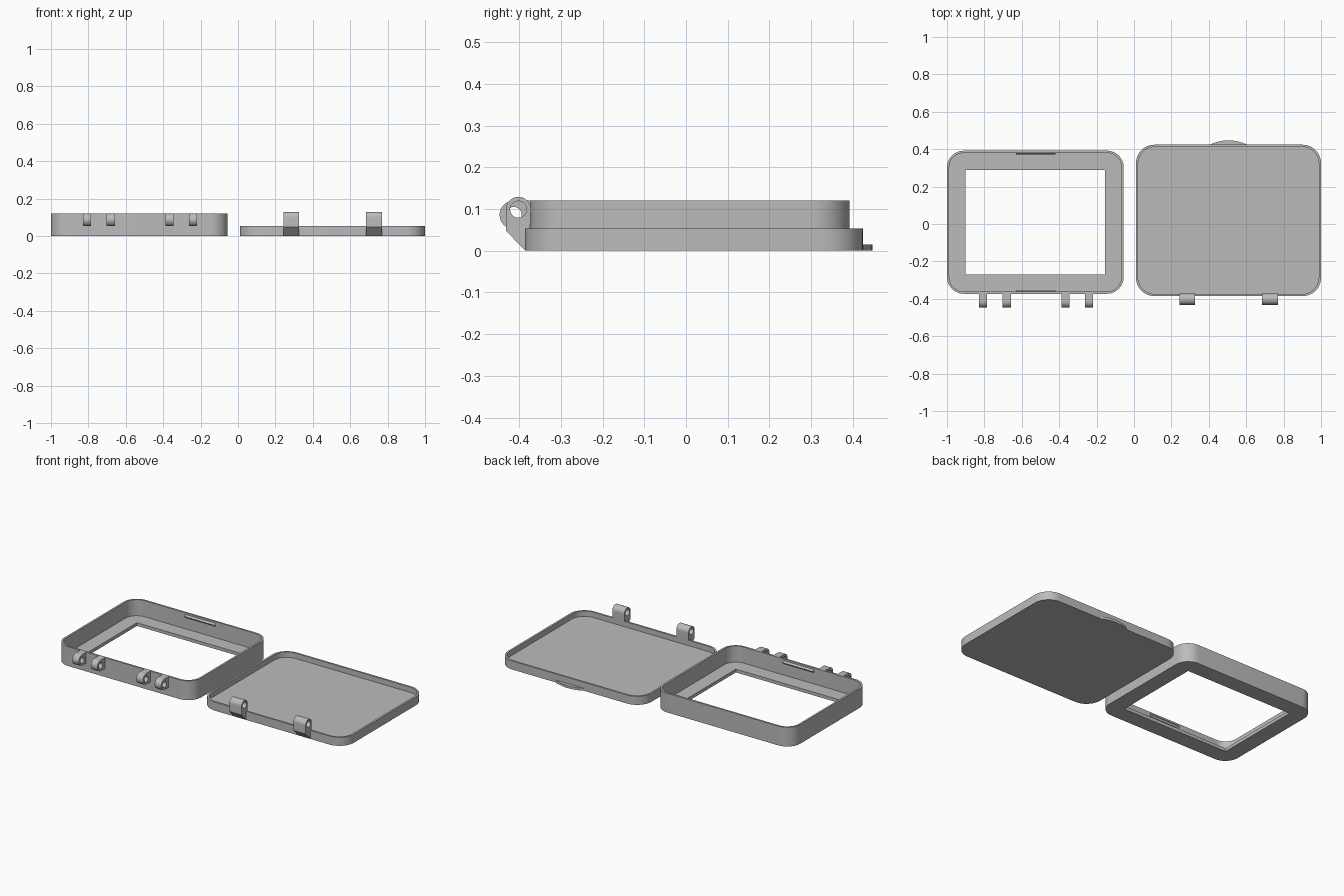
import bpy, bmesh, math
from mathutils import Vector

if "Cube" in bpy.data.objects:
    bpy.data.objects.remove(bpy.data.objects["Cube"])

grey = bpy.data.materials.new("plain grey")
grey.diffuse_color = (0.5, 0.5, 0.5, 1)
grey.use_nodes = True
grey.node_tree.nodes["Principled BSDF"].inputs["Base Color"].default_value = grey.diffuse_color


def arc(cx, cy, r, a0, a1, n):
    """Points along an arc, angles in degrees."""
    return [(cx + r * math.cos(math.radians(a0 + (a1 - a0) * i / n)),
             cy + r * math.sin(math.radians(a0 + (a1 - a0) * i / n))) for i in range(n + 1)]


def rounded(x0, x1, y0, y1, r, n=12):
    """Rounded rectangle outline, counter-clockwise."""
    return (arc(x1 - r, y1 - r, r, 0, 90, n) + arc(x0 + r, y1 - r, r, 90, 180, n)
            + arc(x0 + r, y0 + r, r, 180, 270, n) + arc(x1 - r, y0 + r, r, 270, 360, n))


def prism(name, outline, a, b, axis="z"):
    """Extrude an outline from a to b along z, or a (y, z) outline along x."""
    place = (lambda p, h: (p[0], p[1], h)) if axis == "z" else (lambda p, h: (h, p[0], p[1]))
    bm = bmesh.new()
    base = bm.faces.new([bm.verts.new(place(p, a)) for p in outline])
    new = bmesh.ops.extrude_face_region(bm, geom=[base])["geom"]
    step = Vector(place((0, 0), b - a))
    bmesh.ops.translate(bm, vec=step, verts=[v for v in new if isinstance(v, bmesh.types.BMVert)])
    bmesh.ops.recalc_face_normals(bm, faces=bm.faces)
    mesh = bpy.data.meshes.new(name)
    bm.to_mesh(mesh)
    bm.free()
    mesh.materials.append(grey)
    ob = bpy.data.objects.new(name, mesh)
    bpy.context.collection.objects.link(ob)
    return ob


def cut(ob, cutter):
    mod = ob.modifiers.new("cut", "BOOLEAN")
    mod.operation, mod.solver, mod.object = "DIFFERENCE", "EXACT", cutter
    bpy.context.view_layer.objects.active = ob
    bpy.ops.object.modifier_apply(modifier=mod.name)
    bpy.data.objects.remove(cutter)


def smooth(ob):
    bpy.ops.object.select_all(action="DESELECT")
    ob.select_set(True)
    bpy.context.view_layer.objects.active = ob
    bpy.ops.object.shade_smooth_by_angle(angle=math.radians(30))


WALL, FLOOR = 0.012, 0.02


def tray(name, x0, x1, y0, y1, height, r):
    ob = prism(name, rounded(x0, x1, y0, y1, r), 0, height)
    cut(ob, prism("cavity", rounded(x0 + WALL, x1 - WALL, y0 + WALL, y1 - WALL, r - WALL),
                  FLOOR, height + 0.1))
    return ob


# Deep frame with a window in its floor
frame = tray("frame", -1, -0.055, -0.373, 0.392, 0.12, 0.09)
cut(frame, prism("window", [(-0.9, -0.27), (-0.155, -0.27), (-0.155, 0.29), (-0.9, 0.29)], -0.1, 0.1))
smooth(frame)

# Snap ridges inside the front and back walls
for name, y, d in (("front_ridge", -0.363, 1), ("back_ridge", 0.382, -1)):
    prism(name, [(y, 0.088), (y + d * 0.011, 0.1), (y, 0.112)], -0.63, -0.42, "x")

# Shallow lid
lid = tray("lid", 0.01, 1, -0.386, 0.424, 0.053, 0.1)
smooth(lid)

# Thumb tab at the back of the lid
tab = prism("thumb_tab", [(0.6, 0.42)] + arc(0.505, 0.223, 0.224, 65, 115, 16) + [(0.41, 0.42)], 0, 0.015)
smooth(tab)

# Frame knuckles
for i, x in enumerate((-0.808, -0.68, -0.366, -0.24)):
    c = (-0.413, 0.086)
    outline = arc(*c, 0.034, 90, 270, 16) + [(-0.368, 0.052), (-0.368, 0.12)]
    knuckle = prism(f"frame_knuckle_{i + 1}", outline, x - 0.022, x + 0.022, "x")
    cut(knuckle, prism("pin_hole", arc(*c, 0.019, 0, 345, 23), x - 0.1, x + 0.1, "x"))
    smooth(knuckle)

# Lid knuckles on slanted arms
for i, x in enumerate((0.285, 0.727)):
    c = (-0.402, 0.099)
    outline = [(-0.375, 0.001), (-0.386, 0.001), (-0.432, 0.048)] + arc(*c, 0.03, 180, 0, 16) + [(-0.374, 0.05)]
    knuckle = prism(f"lid_knuckle_{i + 1}", outline, x - 0.042, x + 0.042, "x")
    cut(knuckle, prism("pin_hole", arc(*c, 0.02, 0, 345, 23), x - 0.1, x + 0.1, "x"))
    smooth(knuckle)
